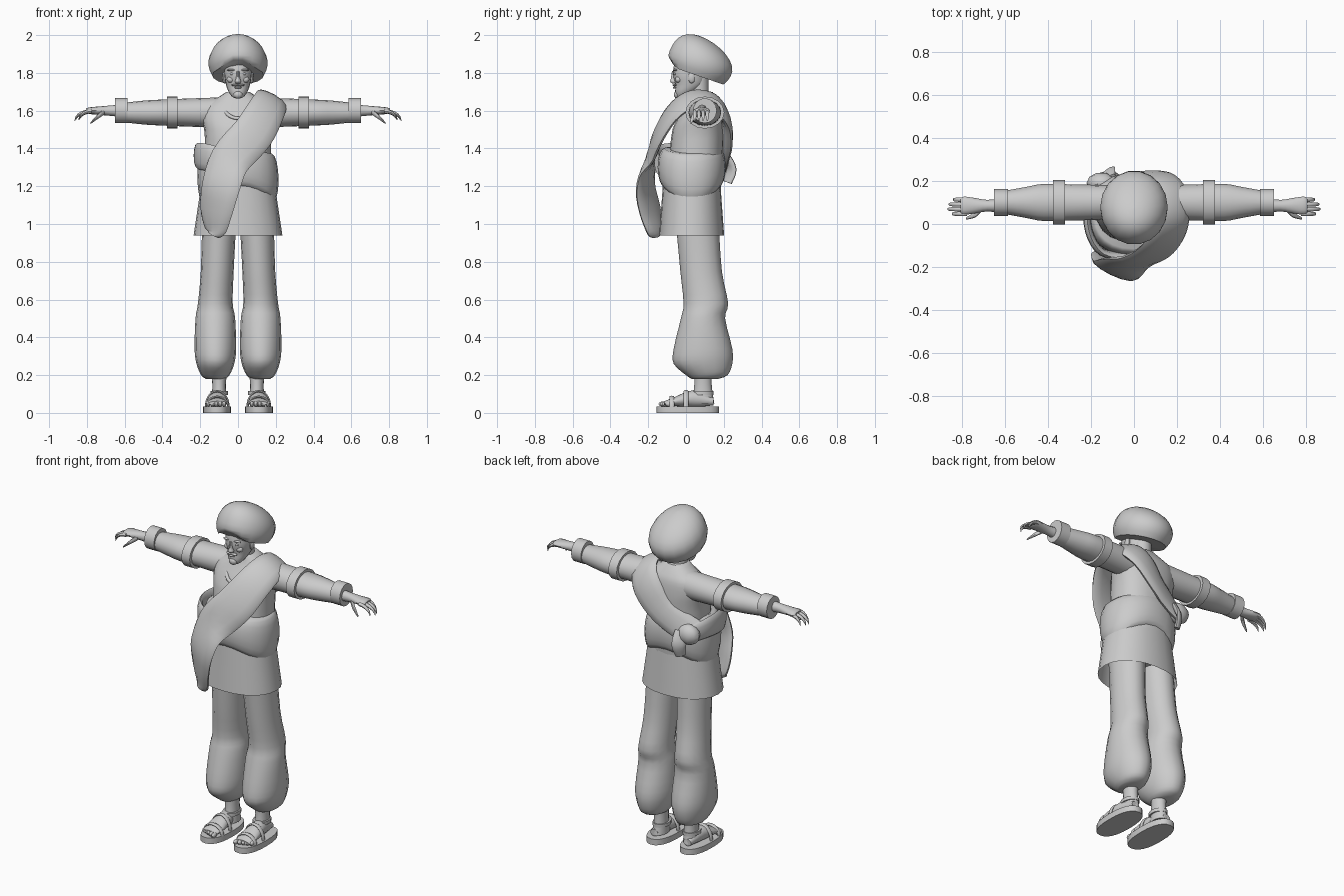
import bpy, bmesh
from math import radians, sin, cos, copysign
from mathutils import Vector, Matrix

cube = bpy.data.objects.get("Cube")
if cube:
    bpy.data.objects.remove(cube, do_unlink=True)

colour = (.6, .6, .6, 1)
grey = bpy.data.materials.new("plain grey")
grey.use_nodes = True
grey.diffuse_color = colour
grey.node_tree.nodes["Principled BSDF"].inputs["Base Color"].default_value = colour


def arc(start, end, count=8):
    """Cosine and sine pairs between two angles in degrees."""
    angles = [radians(start + (end - start) * k / count) for k in range(count + 1)]
    return [(cos(angle), sin(angle)) for angle in angles]


def spline(rows, steps):
    """Smooth curve through rows of numbers."""
    rows = [Vector(row) for row in rows]
    last = len(rows) - 1
    out = []
    for i in range(last):
        start, end = rows[i], rows[i + 1]
        leave = (end - rows[max(i - 1, 0)]) / 2
        arrive = (rows[min(i + 2, last)] - start) / 2
        for step in range(steps):
            t = step / steps
            ease = t * t * (3 - 2 * t)
            out.append(start.lerp(end, ease) + leave * t * (1 - t) ** 2 - arrive * t * t * (1 - t))
    return out + [rows[last]]


def skin(name, rings, mirror=False, caps=True):
    """Mesh bridging a list of point rings."""
    bm = bmesh.new()
    loops = [[bm.verts.new(point) for point in ring] for ring in rings]
    for low, high in zip(loops, loops[1:]):
        for i in range(len(low)):
            bm.faces.new((low[i - 1], low[i], high[i], high[i - 1]))
    if caps:
        bm.faces.new(loops[0])
        bm.faces.new(loops[-1])
    bmesh.ops.recalc_face_normals(bm, faces=bm.faces)
    mesh = bpy.data.meshes.new(name)
    bm.to_mesh(mesh)
    bm.free()
    mesh.materials.append(grey)
    part = bpy.data.objects.new(name, mesh)
    bpy.context.collection.objects.link(part)
    bpy.ops.object.select_all(action='DESELECT')
    part.select_set(True)
    bpy.context.view_layer.objects.active = part
    bpy.ops.object.shade_smooth_by_angle(angle=radians(45))
    if mirror:
        part.modifiers.new("mirror", 'MIRROR')


def loft(name, axis, centre, rows, sides=16, power=2, steps=3, warp=None, **options):
    """Oval sections along an axis: position, two radii, then shifts of the second and first centre."""
    full = []
    for position, radius, *rest in rows:
        full.append([position, radius] + rest + [radius, 0, 0][len(rest):])
    order = {'x': (0, 1, 2), 'y': (1, 0, 2), 'z': (1, 2, 0)}[axis]
    rings = []
    for position, wide, deep, shift_b, shift_a in spline(full, steps):
        ring = []
        for c, s in arc(0, 360, sides)[1:]:
            a = centre[0] + shift_a + wide * copysign(abs(c) ** (2 / power), c)
            b = centre[1] + shift_b + deep * copysign(abs(s) ** (2 / power), s)
            point = Vector([(position, a, b)[k] for k in order])
            ring.append(warp(point) if warp else point)
        rings.append(ring)
    skin(name, rings, **options)


def band(name, axis, centre, start, end, wide, deep, lip=.02, **options):
    """Short collar with crisp edges."""
    rows = [(start, wide - lip, deep - lip), (start, wide, deep),
            (end, wide, deep), (end, wide - lip, deep - lip)]
    loft(name, axis, centre, rows, steps=1, **options)


def blob(name, x, y, z, wide, deep, tall, **options):
    """Small ellipsoid."""
    rows = [(z + tall * s, wide * max(c, .01), deep * max(c, .01)) for c, s in arc(-90, 90)]
    loft(name, 'z', (x, y), rows, sides=10, steps=1, **options)


def ribbon(name, rows, thick, pivot=(.03, .05, 1.4), **options):
    """Padded strip facing away from a pivot: centre point and half width."""
    rows = spline(rows, 4)
    points = [row.xyz for row in rows]
    rings = []
    for i, point in enumerate(points):
        along = points[min(i + 1, len(points) - 1)] - points[max(i - 1, 0)]
        outward = point - Vector(pivot)
        outward.z = max(0, outward.z)
        across = along.cross(outward).normalized()
        normal = along.cross(across).normalized()
        rings.append([point + across * c * rows[i][3] + normal * s * thick
                      for c, s in arc(0, 360, 12)[1:]])
    skin(name, rings, **options)


# Trousers, torso and skirt
loft("trouser_leg", 'z', (.12, .09),
     [(.18, .05, .07, .01), (.2, .075, .11, .02), (.26, .1, .155), (.34, .11, .155), (.5, .105, .117),
      (.58, .092, .118, .015), (.75, .087, .11, -.01, -.01), (1, .09, .113, -.03, -.02)], mirror=True)
loft("torso", 'z', (0, .06),
     [(1.1, .18, .14, -.02), (1.45, .175, .14), (1.55, .19, .125, .015), (1.62, .18, .1, .03),
      (1.66, .12, .08, .03), (1.7, .06, .06, .02)], sides=20, power=2.3)
loft("skirt", 'z', (0, .03), [(.94, .235, .172), (1.24, .19, .15)], sides=24, power=2.2, caps=False)


# Waist wrap dips at the hips and rises on the right
def belt_shape(point):
    low = (1.4 - point.z) / .2
    point.z += .03 - low * 2 * point.x ** 2 - .12 * point.x * (1 - low)
    return point


loft("waist_wrap", 'z', (0, .03),
     [(1.27 + .1 * s, .18 + .035 * c, .145 + .035 * c) for c, s in arc(-90, 90)],
     sides=24, power=2.2, steps=1, warp=belt_shape)

# Shoulder sash, from the back of the waist over the left shoulder to the hanging end
ribbon("shoulder_sash",
       [(-.17, .17, 1.34, .08), (0, .21, 1.44, .08), (.11, .21, 1.56, .09), (.17, .15, 1.64, .09),
        (.18, .04, 1.66, .09), (.15, -.06, 1.6, .1), (.08, -.14, 1.48, .11), (-.04, -.19, 1.34, .11),
        (-.09, -.215, 1.2, .11), (-.115, -.19, 1.07, .1), (-.12, -.165, .97, .07),
        (-.13, -.16, .94, .03)], .026)

# Knot and loose folds on the right hip
blob("sash_knot", -.15, .19, 1.34, .07, .05, .06)
ribbon("knot_fold", [(-.16, .2, 1.34, .05), (-.21, .1, 1.36, .06), (-.21, -.03, 1.36, .07),
                     (-.15, -.13, 1.35, .07), (-.03, -.15, 1.32, .06)], .018)
ribbon("knot_tail", [(-.11, .21, 1.36, .03), (-.12, .24, 1.29, .04), (-.12, .22, 1.22, .03)], .015)

# Sleeves with bands and cuffs
arm = (.1, 1.59)
loft("sleeve", 'x', arm, [(.1, .08), (.3, .084, .073), (.42, .086, .068), (.5, .072, .063), (.62, .05)],
     mirror=True)
band("sleeve_band", 'x', arm, .32, .375, .103, .085, mirror=True)
band("cuff", 'x', (.1, 1.6), .585, .65, .063, .066, mirror=True)

# Hands
loft("hand", 'x', (.085, 1.6), [(.6, .035), (.68, .027), (.74, .036, .022), (.79, .042, .017), (.805, .03, .01)],
     sides=12, mirror=True)
for i, reach in enumerate((.07, .09, .085, .065)):
    loft("finger", 'x', (.047 + .022 * i, 1.597),
         [(.775 + reach * s, .002 + .009 * c ** .5, .002 + .009 * c ** .5, .05 * (c - 1))
          for c, s in arc(0, 89, 5)], sides=8, steps=1, mirror=True)
loft("thumb", 'x', (.08, 1.6), [(.7, .015), (.735, .014, .014, -.025, -.035), (.78, .005, .005, -.065, -.055)],
     sides=8, mirror=True)

# Ankles, feet and sandals
loft("ankle", 'z', (.1, .09), [(.05, .04, .06), (.15, .036, .046), (.25, .045, .05)], mirror=True)
loft("foot", 'y', (.11, .06), [(-.115, .045, .012, -.01), (-.06, .055, .024), (.04, .042, .045, .015),
                               (.145, .025, .02)], mirror=True)
for i in range(5):
    blob("toe", .073 + .021 * i, .009 * i - .122, .047, .0115, .024, .014, mirror=True)
band("sandal_sole", 'z', (.111, .01), 0, .035, .074, .165, lip=.005, sides=24, power=2.4, mirror=True)
for name, y, height in (("toe_strap", -.075, .055), ("instep_strap", 0, .085)):
    ribbon(name, [(.11 + .06 * c, y, .03 + height * s, .013) for c, s in arc(0, 180)], .006,
           pivot=(.11, y, .02), mirror=True)
band("ankle_strap", 'z', (.1, .085), .095, .115, .046, .06, lip=.01, mirror=True)

# Neck, collar and head
loft("neck", 'z', (0, .07), [(1.62, .065, .06, .015), (1.68, .052), (1.78, .05)])
ribbon("collar", [(.09 * c, .07 + .075 * s + .05 * min(s, 0), 1.66 + .1 * min(s, 0), .01)
                  for c, s in arc(0, 360, 20)], .008)
loft("head", 'z', (0, .02),
     [(1.665, .012, .015, -.05), (1.675, .032, .03, -.042), (1.7, .05, .052, -.025), (1.74, .064, .077),
      (1.8, .073, .09), (1.9, .07, .09, .02)], power=2.2, sides=20)
loft("nose", 'z', (0, -.065), [(1.745, .012, .01), (1.755, .017, .02), (1.77, .011, .016), (1.81, .007, .01)],
     sides=10)
blob("goatee", 0, -.045, 1.685, .026, .02, .022)
blob("lips", 0, -.06, 1.722, .02, .01, .006)
for name, *shape in (("moustache", .015, -.06, 1.735, .02, .012, .006),
                     ("eye", .03, -.057, 1.795, .014, .009, .007),
                     ("eyebrow", .034, -.057, 1.815, .024, .012, .006),
                     ("cheek", .038, -.04, 1.765, .022, .018, .018),
                     ("ear", .073, .03, 1.775, .011, .02, .03)):
    blob(name, *shape, mirror=True)


# Turban, tilted back with a peaked front edge
def turban_shape(point):
    if point.y < 0:
        point.z += max(0, .05 - point.z) * max(0, .8 - 8 * abs(point.x))
    return Matrix.Rotation(radians(-19), 3, 'X') @ point + Vector((0, .055, 1.79))


loft("turban", 'z', (0, 0),
     [(.065 + .135 * s, .157 * c, .178 * c, -.05 * max(0, s) ** 2) for c, s in arc(-30, 89, 10)],
     sides=18, steps=1, warp=turban_shape)
